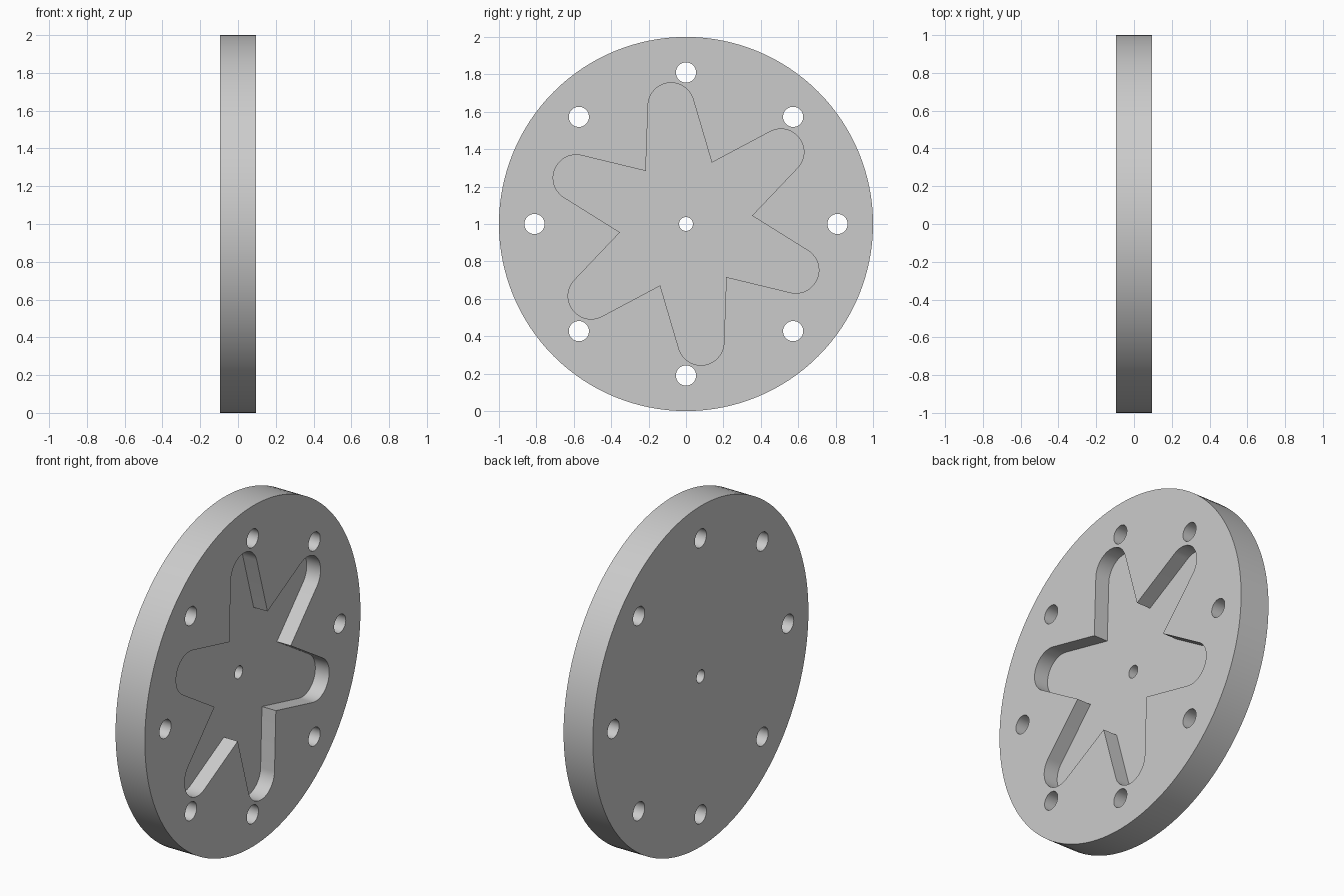
import bpy
import bmesh
import math
from mathutils import Vector

if "Cube" in bpy.data.objects:
    bpy.data.objects.remove(bpy.data.objects["Cube"], do_unlink=True)

HALF = 0.095         # half the plate thickness
POCKET_FLOOR = 0.005
NOTCH_R, TIP_R, TIP_ROUND = 0.356, 0.637, 0.123
ARMS, ARM_ANGLE = 6, math.radians(37.2)
BOLTS, BOLT_CIRCLE, BOLT_R = 8, 0.81, 0.054
BORE_R = 0.037

grey = bpy.data.materials.new("plain grey")
grey.use_nodes = True
grey.diffuse_color = (0.6, 0.6, 0.6, 1)
grey.node_tree.nodes["Principled BSDF"].inputs["Base Color"].default_value = (0.6, 0.6, 0.6, 1)


def circle(radius, count, cy=0, cz=0):
    """Outline of a circle in the y-z plane."""
    step = math.tau / count
    return [(cy + radius * math.cos(i * step), cz + radius * math.sin(i * step))
            for i in range(count)]


def prism(name, outlines, x0, x1):
    """Extrude closed y-z outlines from x0 to x1 about the plate centre."""
    bm = bmesh.new()
    for outline in outlines:
        face = bm.faces.new([bm.verts.new((x0, y, z + 1)) for y, z in outline])
        grown = bmesh.ops.extrude_face_region(bm, geom=[face], use_keep_orig=True)
        moved = [v for v in grown["geom"] if isinstance(v, bmesh.types.BMVert)]
        bmesh.ops.translate(bm, verts=moved, vec=Vector((x1 - x0, 0, 0)))
    bmesh.ops.recalc_face_normals(bm, faces=bm.faces)
    mesh = bpy.data.meshes.new(name)
    bm.to_mesh(mesh)
    bm.free()
    mesh.materials.append(grey)
    obj = bpy.data.objects.new(name, mesh)
    bpy.context.collection.objects.link(obj)
    return obj


def star_outline():
    """Six tapered arms with round tips, joined at sharp notches."""
    half_step = math.pi / ARMS
    dx = TIP_R - NOTCH_R * math.cos(half_step)
    dy = NOTCH_R * math.sin(half_step)
    taper = math.atan2(dy, dx) - math.asin(TIP_ROUND / math.hypot(dx, dy))
    sweep = math.pi / 2 - taper
    points = []
    for arm in range(ARMS):
        a = ARM_ANGLE + arm * 2 * half_step
        points.append((NOTCH_R * math.cos(a - half_step), NOTCH_R * math.sin(a - half_step)))
        for i in range(25):
            t = a + sweep * (i / 12 - 1)
            points.append((TIP_R * math.cos(a) + TIP_ROUND * math.cos(t),
                           TIP_R * math.sin(a) + TIP_ROUND * math.sin(t)))
    return points


# Round plate
plate = prism("round_plate", [circle(1, 128)], -HALF, HALF)

# Star pocket, open on the +x face only
pocket = prism("star_pocket_cutter", [star_outline()], POCKET_FLOOR, HALF * 2)

# Centre bore and ring of bolt holes, all the way through
holes = [circle(BORE_R, 32)]
for i in range(BOLTS):
    a = i * math.tau / BOLTS
    holes.append(circle(BOLT_R, 32, BOLT_CIRCLE * math.cos(a), BOLT_CIRCLE * math.sin(a)))
drill = prism("hole_cutter", holes, -HALF * 2, HALF * 2)

# Cut the plate, then drop the cutters
bpy.ops.object.select_all(action="DESELECT")
bpy.context.view_layer.objects.active = plate
plate.select_set(True)
for cutter in (pocket, drill):
    cutter.hide_render = True
    mod = plate.modifiers.new(cutter.name, "BOOLEAN")
    mod.operation = "DIFFERENCE"
    mod.solver = "EXACT"
    mod.object = cutter
    bpy.ops.object.modifier_apply(modifier=mod.name)
    bpy.data.objects.remove(cutter, do_unlink=True)

bpy.ops.object.shade_smooth_by_angle(angle=math.radians(25))
